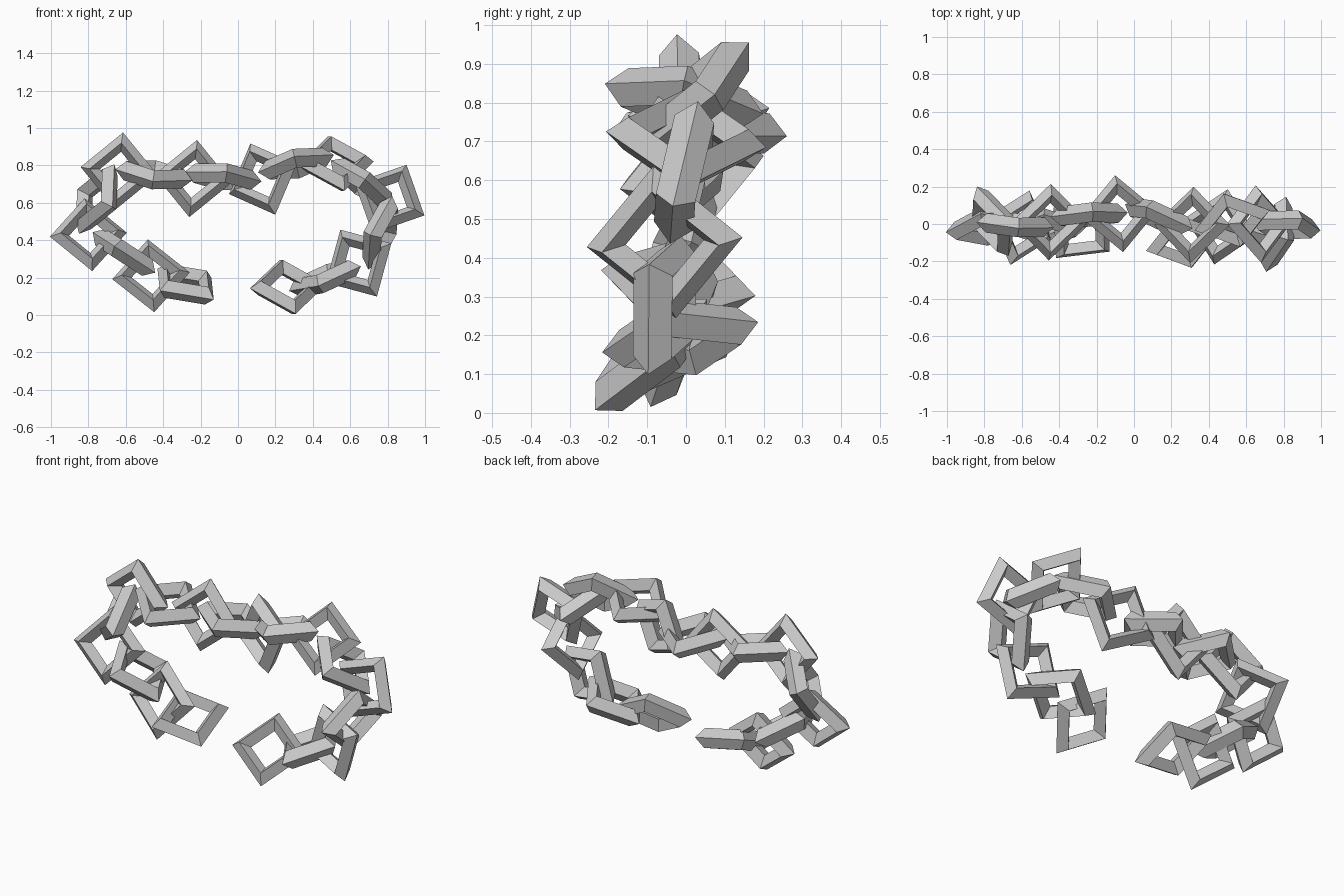
import bpy
from math import radians, sin, cos
from mathutils import Vector, Matrix

if "Cube" in bpy.data.objects:
    bpy.data.objects.remove(bpy.data.objects["Cube"])

# One low-poly link: square ring with a diamond section
bpy.ops.mesh.primitive_torus_add(major_segments=4, minor_segments=4,
                                 major_radius=0.156, minor_radius=0.052)
first = bpy.context.object
link_mesh = first.data
link_mesh.name = "chain_link"
bpy.data.objects.remove(first)

# Link poses along the chain: centre x y z, then heading, pitch and roll in degrees
POSES = [
    (-0.28, -0.03, 0.165, 14, 47, 34),
    (-0.465, -0.02, 0.21, 5, 0, 70),
    (-0.61, -0.02, 0.335, -33, -17, 0),
    (-0.80, -0.015, 0.43, 3, 8, 70),
    (-0.755, 0.015, 0.62, 63, 0, 27),
    (-0.635, -0.005, 0.77, -6, -4, 95),
    (-0.45, 0.01, 0.75, -8, 0, 10),
    (-0.24, 0.05, 0.73, -6, 3, 85),
    (-0.08, 0.055, 0.74, -7, 5, -8),
    (0.133, 0.04, 0.727, 24, -18, 75),
    (0.31, -0.005, 0.81, 13, 0, -11),
    (0.525, 0.02, 0.81, 3, 15, 45),
    (0.665, 0.0, 0.705, -36, 0, -7),
    (0.81, -0.005, 0.62, -25, -8, 80),
    (0.76, -0.055, 0.44, 72, -8, -13),
    (0.645, -0.055, 0.278, 31, -11, 78),
    (0.465, -0.015, 0.195, 19, -13, 7),
    (0.265, -0.09, 0.15, 2, 15, 44),
]


def place_link(index, pose):
    x, y, z = pose[:3]
    a, b, c = (radians(v) for v in pose[3:])
    along = Vector((cos(a) * cos(b), sin(b), sin(a) * cos(b)))
    up = Vector((-sin(a), 0, cos(a)))
    side = up.cross(along)
    across = side * cos(c) + up * sin(c)
    normal = along.cross(across)
    rot = Matrix((along, across, normal)).transposed().to_4x4()
    ob = bpy.data.objects.new(f"chain_link_{index:02d}", link_mesh)
    bpy.context.collection.objects.link(ob)
    ob.matrix_world = Matrix.Translation((x, y, z)) @ rot


# Interlocked links forming the open loop
for i, pose in enumerate(POSES, 1):
    place_link(i, pose)
